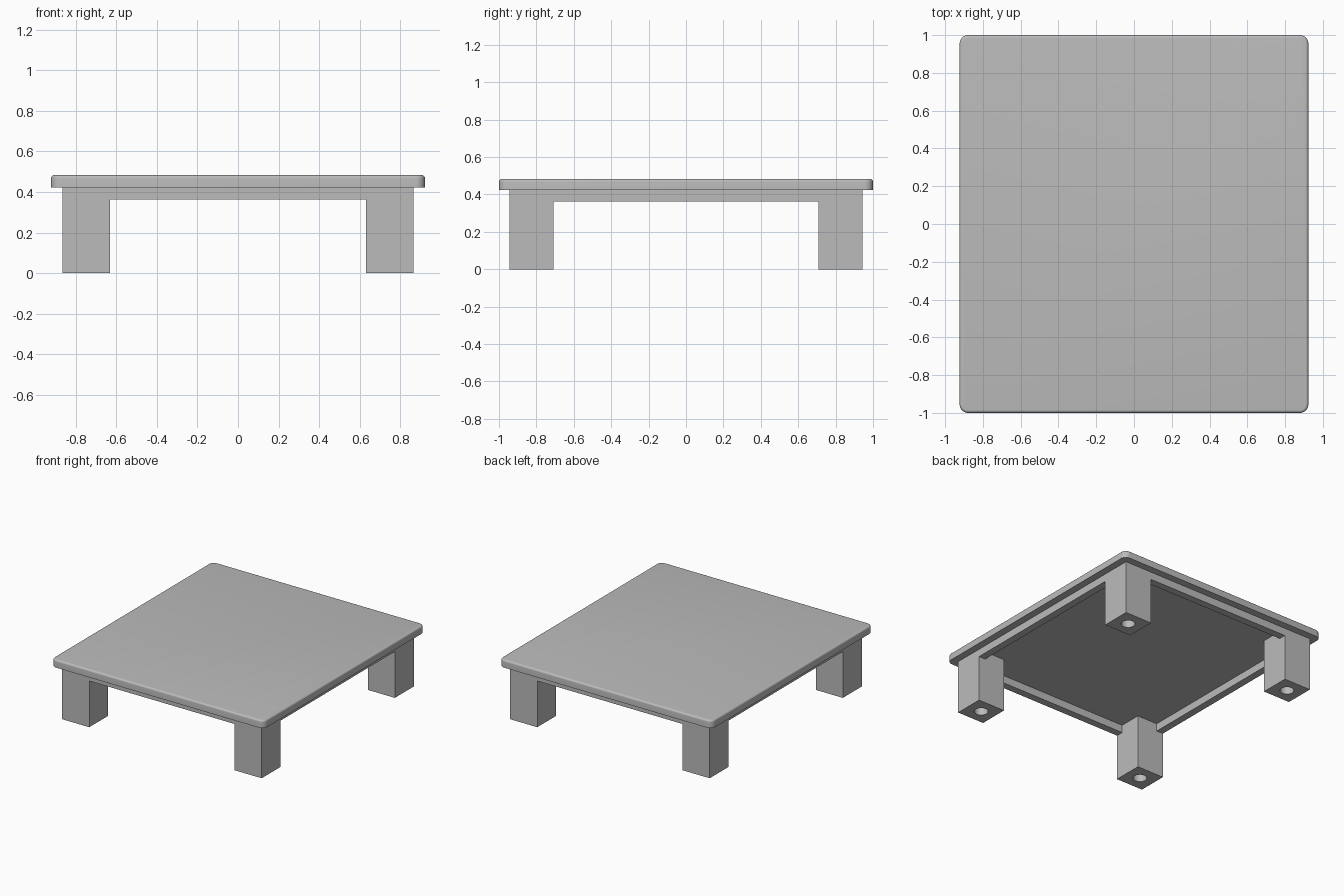
import bpy
import bmesh
from mathutils import Matrix, Vector

default = bpy.data.objects.get("Cube")
if default:
    bpy.data.objects.remove(default, do_unlink=True)

# Overall dimensions
HALF_X, HALF_Y = 0.923, 1.0
TOP_LOW, TOP_HIGH = 0.423, 0.483
LEG = 0.235                          # leg width
FRAME_X, FRAME_Y = 0.866, 0.943      # outer faces of legs and rails
RAIL_LOW, RAIL_THICK = 0.363, 0.058
HOLE_RADIUS, HOLE_DEPTH = 0.05, 0.24

grey = bpy.data.materials.new("plain grey")
grey.use_nodes = True
COLOUR = (0.5, 0.5, 0.5, 1)
grey.diffuse_color = COLOUR
grey.node_tree.nodes["Principled BSDF"].inputs["Base Color"].default_value = COLOUR


def box_mesh(low, high):
    low, high = Vector(low), Vector(high)
    bm = bmesh.new()
    bmesh.ops.create_cube(bm, size=1, matrix=Matrix.Translation((low + high) / 2)
                          @ Matrix.Diagonal((*(high - low), 1)))
    return bm


def finish(bm, name):
    bmesh.ops.recalc_face_normals(bm, faces=bm.faces)
    mesh = bpy.data.meshes.new(name)
    bm.to_mesh(mesh)
    bm.free()
    mesh.materials.append(grey)
    obj = bpy.data.objects.new(name, mesh)
    bpy.context.collection.objects.link(obj)
    return obj


def smooth(obj):
    bpy.ops.object.select_all(action="DESELECT")
    obj.select_set(True)
    bpy.context.view_layer.objects.active = obj
    bpy.ops.object.shade_smooth_by_angle(angle=0.6)


# Tabletop: rounded corners, then a softened upper rim
bm = box_mesh((-HALF_X, -HALF_Y, TOP_LOW), (HALF_X, HALF_Y, TOP_HIGH))
upright = [e for e in bm.edges if abs(e.verts[0].co.z - e.verts[1].co.z) > 0.01]
bmesh.ops.bevel(bm, geom=upright, offset=0.045, segments=8, profile=0.5, affect="EDGES")
rim = [e for e in bm.edges if all(v.co.z > TOP_HIGH - 0.001 for v in e.verts)]
bmesh.ops.bevel(bm, geom=rim, offset=0.015, segments=5, profile=0.5, affect="EDGES")
smooth(finish(bm, "tabletop"))

# Legs, each with a round socket drilled up from the foot
for sx, side in ((-1, "right"), (1, "left")):
    for sy, end in ((-1, "front"), (1, "back")):
        cx, cy = sx * (FRAME_X - LEG / 2), sy * (FRAME_Y - LEG / 2)
        h = LEG / 2
        leg = finish(box_mesh((cx - h, cy - h, 0), (cx + h, cy + h, TOP_LOW)),
                     f"{end}_{side}_leg")
        drill_bm = bmesh.new()
        bmesh.ops.create_cone(drill_bm, cap_ends=True, segments=40,
                              radius1=HOLE_RADIUS, radius2=HOLE_RADIUS,
                              depth=2 * HOLE_DEPTH,
                              matrix=Matrix.Translation((cx, cy, 0)))
        drill = finish(drill_bm, "socket_cutter")
        drill.hide_render = True
        cut = leg.modifiers.new("socket", "BOOLEAN")
        cut.operation, cut.solver, cut.object = "DIFFERENCE", "EXACT", drill
        # Bake the cut and discard the cutter
        graph = bpy.context.evaluated_depsgraph_get()
        baked = bpy.data.meshes.new_from_object(leg.evaluated_get(graph))
        leg.modifiers.clear()
        leg.data = baked
        bpy.data.objects.remove(drill, do_unlink=True)
        smooth(leg)

# Rails between the legs, flush with their outer faces
span_x, span_y = FRAME_X - LEG, FRAME_Y - LEG
for s, end, side in ((-1, "front", "right"), (1, "back", "left")):
    ys = sorted((s * FRAME_Y, s * (FRAME_Y - RAIL_THICK)))
    finish(box_mesh((-span_x, ys[0], RAIL_LOW), (span_x, ys[1], TOP_LOW)), f"{end}_rail")
    xs = sorted((s * FRAME_X, s * (FRAME_X - RAIL_THICK)))
    finish(box_mesh((xs[0], -span_y, RAIL_LOW), (xs[1], span_y, TOP_LOW)), f"{side}_rail")
